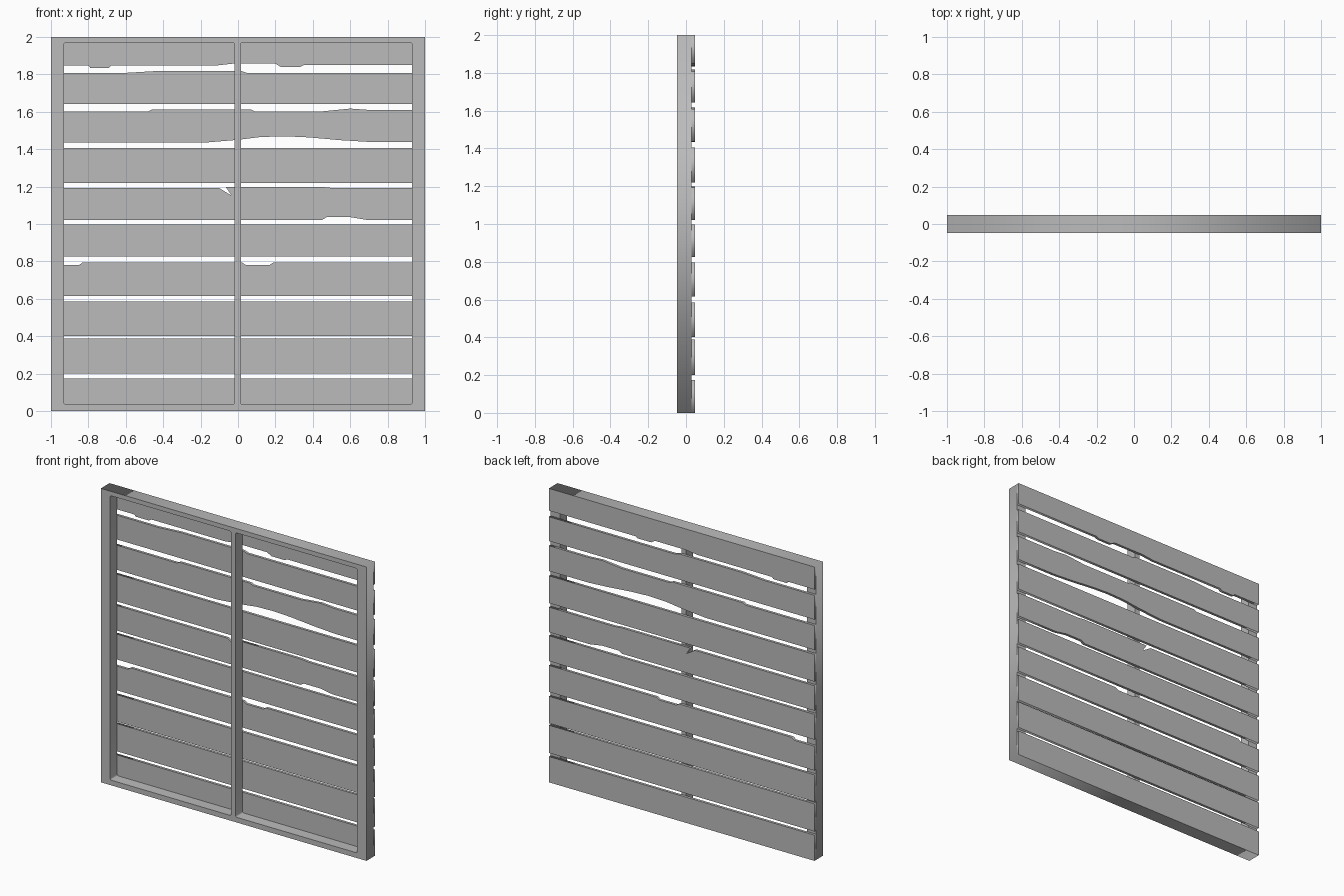
import bpy
import math

if "Cube" in bpy.data.objects:
    bpy.data.objects.remove(bpy.data.objects["Cube"], do_unlink=True)

HALF = 0.047      # half of the total depth
JOIN = 0.029      # plane where planks meet the frame

grey = bpy.data.materials.new("weathered_grey")
grey.use_nodes = True
colour = (0.5, 0.5, 0.5, 1)
grey.diffuse_color = colour
grey.node_tree.nodes["Principled BSDF"].inputs["Base Color"].default_value = colour


def cut_board(name, outlines, y0, y1):
    """Solid board from (x, z) outlines; inner outlines become openings."""
    curve = bpy.data.curves.new(name + "_outline", "CURVE")
    curve.dimensions = "2D"
    curve.fill_mode = "BOTH"
    curve.extrude = (y1 - y0) / 2
    for pts in outlines:
        spline = curve.splines.new("POLY")
        spline.points.add(len(pts) - 1)
        for point, (x, z) in zip(spline.points, pts):
            point.co = (x, z, 0, 1)
        spline.use_cyclic_u = True
    helper = bpy.data.objects.new(name + "_helper", curve)
    bpy.context.collection.objects.link(helper)
    graph = bpy.context.evaluated_depsgraph_get()
    mesh = bpy.data.meshes.new_from_object(helper.evaluated_get(graph))
    bpy.data.objects.remove(helper, do_unlink=True)
    mesh.name = name
    mesh.materials.clear()
    mesh.materials.append(grey)
    board = bpy.data.objects.new(name, mesh)
    board.rotation_euler.x = math.pi / 2
    board.location.y = (y0 + y1) / 2
    bpy.context.collection.objects.link(board)


def rounded_rect(x0, x1, z0, z1, r):
    corners = [(x1 - r, z1 - r), (x0 + r, z1 - r), (x0 + r, z0 + r), (x1 - r, z0 + r)]
    return [(cx + r * math.cos(math.radians(90 * i + a)), cz + r * math.sin(math.radians(90 * i + a)))
            for i, (cx, cz) in enumerate(corners) for a in (0, 45, 90)]


# Frame with two openings and a centre bar
rim = [(-1, 0), (1, 0), (1, 2), (-1, 2)]
openings = [rounded_rect(-0.93, -0.02, 0.035, 1.97, 0.008),
            rounded_rect(0.015, 0.93, 0.035, 1.97, 0.008)]
cut_board("frame", [rim] + openings, -HALF, JOIN)

# Plank heights (bottom, top), from the ground up
planks = [(0, 0.175), (0.2, 0.388), (0.402, 0.585), (0.615, 0.795), (0.825, 0.997),
          (1.022, 1.192), (1.22, 1.405), (1.435, 1.602), (1.642, 1.807), (1.847, 2)]

# Worn edges: (x, offset from the plank edge), left to right
worn_top = {
    3: [(-1, -0.015), (-0.85, -0.015), (-0.83, 0), (0.02, 0), (0.04, -0.013), (0.17, -0.013), (0.19, 0)],
    5: [(-0.1, 0), (-0.035, -0.04), (-0.065, 0.006), (0.45, 0.006), (0.51, 0)],
    7: [(-0.48, 0), (-0.46, 0.01), (0.07, 0.01), (0.09, 0), (0.45, 0), (0.6, 0.015), (0.7, 0.008), (1, 0.008)],
    8: [(-0.62, 0), (-0.45, 0.01), (0.02, 0.01), (0.05, 0)],
}
worn_bottom = {
    5: [(0.45, 0), (0.475, 0.015), (0.6, 0.015), (0.69, 0)],
    7: [(-0.18, 0), (0, 0.015), (0.12, 0.03), (0.25, 0.034), (0.38, 0.028), (0.55, 0.013), (0.7, 0.004), (1, 0.003)],
    9: [(-0.8, 0), (-0.79, -0.012), (-0.69, -0.012), (-0.68, 0), (-0.12, 0), (-0.03, 0.01), (0.2, 0.01),
        (0.23, -0.008), (0.33, -0.008), (0.35, 0.002), (1, 0.002)],
}


def edge(z, wear):
    line = [(x, z + dz) for x, dz in wear]
    if not line or line[0][0] > -1:
        line.insert(0, (-1, z))
    if line[-1][0] < 1:
        line.append((1, z))
    return line


# Planks across the back
for i, (low, high) in enumerate(planks):
    outline = edge(low, worn_bottom.get(i, [])) + edge(high, worn_top.get(i, []))[::-1]
    cut_board(f"plank_{i + 1}", [outline], JOIN, HALF)
